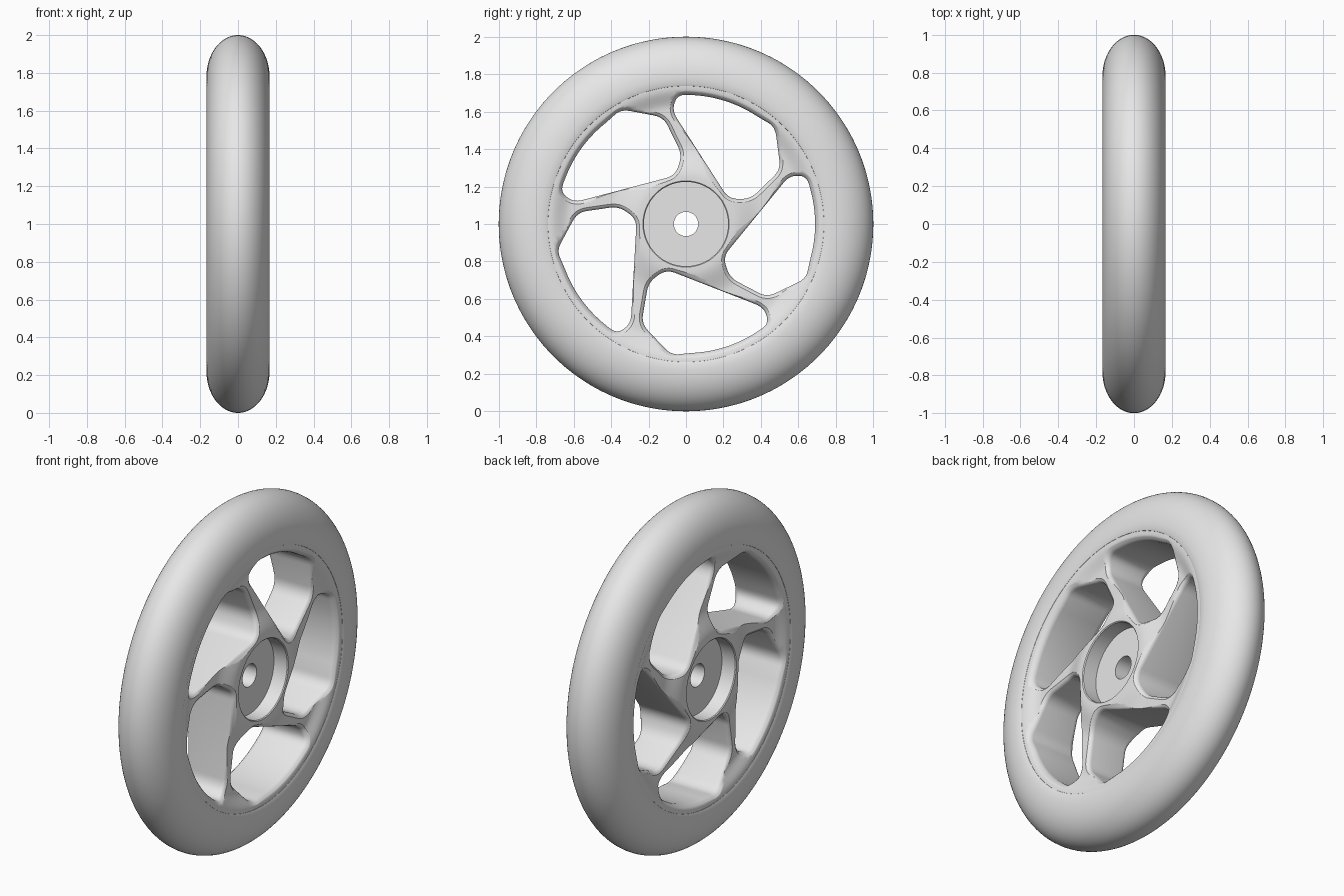
import bpy
import bmesh
from math import cos, sin, pi, radians, hypot
from mathutils import Vector

cube = bpy.data.objects.get("Cube")
if cube:
    bpy.data.objects.remove(cube, do_unlink=True)

SPOKES = 5
SEGMENTS = 144
FILLET = 0.025
CENTRE = Vector((0, 0, 1))

grey = bpy.data.materials.new("plain grey")
grey.use_nodes = True
grey.diffuse_color = (0.8, 0.8, 0.8, 1)
grey.node_tree.nodes["Principled BSDF"].inputs["Base Color"].default_value = grey.diffuse_color


def make_object(name, bm):
    bmesh.ops.recalc_face_normals(bm, faces=bm.faces[:])
    mesh = bpy.data.meshes.new(name)
    bm.to_mesh(mesh)
    bm.free()
    mesh.materials.append(grey)
    obj = bpy.data.objects.new(name, mesh)
    obj.location = CENTRE
    bpy.context.collection.objects.link(obj)
    return obj


def bridge(bm, a, b):
    for i in range(len(a)):
        j = (i + 1) % len(a)
        bm.faces.new((a[i], a[j], b[j], b[i]))


def lathe(name, half):
    """Turn a (radius, x) half profile, mirrored in x, about the x axis."""
    profile = half + [(r, -x) for r, x in reversed(half) if x > 1e-6]
    bm = bmesh.new()
    rings = []
    for k in range(SEGMENTS):
        a = 2 * pi * k / SEGMENTS
        rings.append([bm.verts.new((x, r * sin(a), r * cos(a))) for r, x in profile])
    for k in range(SEGMENTS):
        bridge(bm, rings[k - 1], rings[k])
    return make_object(name, bm)


def smooth(t):
    t = min(max(t, 0), 1)
    return t * t * (3 - 2 * t)


def face_x(r):
    """Half thickness of the spoke disc: dished between hub and rim."""
    return 0.165 - 0.04 * smooth((r - 0.25) / 0.17) + 0.035 * smooth((r - 0.62) / 0.11)


def rounded(corners, d, steps=6):
    """Round each corner of a closed outline with a short curve."""
    out = []
    n = len(corners)
    for i in range(n):
        p, c, q = (Vector(corners[k % n]) for k in (i - 1, i, i + 1))
        a = c + (p - c).normalized() * min(d, 0.45 * (p - c).length)
        b = c + (q - c).normalized() * min(d, 0.45 * (q - c).length)
        for s in range(steps + 1):
            t = s / steps
            out.append(a * (1 - t) ** 2 + c * 2 * t * (1 - t) + b * t * t)
    return out


# Tyre: half-elliptical tread with nearly flat sides
tread = [(0.78 + 0.22 * cos(a), 0.167 * sin(a))
         for a in [pi / 2 * k / 20 for k in range(21)]]
tyre = lathe("tyre", tread + [(0.75, 0.166), (0.737, 0.161), (0.73, 0.15)])

# Wheel disc: hub lip, dished spoke face and rim
disc_half = [(0.225, 0.16), (0.23, 0.165)]
disc_half += [(r, face_x(r)) for r in [0.25 + 0.5 * k / 30 for k in range(31)]]
wheel = lathe("spoked_wheel", disc_half)

# Bearing sunk in the hub, with the axle hole through it
bearing = lathe("hub_bearing", [(0.065, 0.075), (0.226, 0.075)])

# Slanted opening between two spokes, as (y, z) corners
corners = [(-0.075, 0.605), (-0.045, 0.692)]
corners += [(0.69 * sin(a), 0.69 * cos(a)) for a in map(radians, (5, 11, 17, 23, 29, 35))]
corners += [(0.475, 0.52), (0.505, 0.29), (0.345, 0.134), (0.228, 0.134)]
outline = rounded(corners, 0.05)
normals = []
for i in range(len(outline)):
    t = outline[(i + 1) % len(outline)] - outline[i - 1]
    normals.append(Vector((-t.y, t.x)).normalized())

# Cutter sections: straight wall, rounded edge, then clear of the face
sections = [(FILLET * (1 - cos(t)), -FILLET * (1 - sin(t)))
            for t in map(radians, (0, 18, 36, 54, 70))]
sections.append((FILLET * 1.15, 0.01))


def ring(bm, angle, side, offset, lift):
    verts = []
    for p, n in zip(outline, normals):
        y, z = p + n * offset
        x = 0.3 if lift is None else face_x(hypot(y, z)) + lift
        verts.append(bm.verts.new((side * x, y * cos(angle) - z * sin(angle),
                                   y * sin(angle) + z * cos(angle))))
    return verts


bm = bmesh.new()
for k in range(SPOKES):
    angle = 2 * pi * k / SPOKES
    full = sections + [(FILLET * 1.15, None)]
    rings = [ring(bm, angle, -1, *s) for s in reversed(full)]
    rings += [ring(bm, angle, 1, *s) for s in full]
    for a, b in zip(rings, rings[1:]):
        bridge(bm, a, b)
    bm.faces.new(rings[0])
    bm.faces.new(rings[-1])
cutter = make_object("opening_cutter", bm)
cutter.hide_render = True

cut = wheel.modifiers.new("openings", "BOOLEAN")
cut.operation = "DIFFERENCE"
cut.solver = "EXACT"
cut.object = cutter
bpy.context.view_layer.objects.active = wheel
bpy.ops.object.modifier_apply(modifier=cut.name)
bpy.data.objects.remove(cutter, do_unlink=True)

# Smooth shading with crisp edges
bpy.ops.object.select_all(action="DESELECT")
for obj in (tyre, wheel, bearing):
    obj.select_set(True)
bpy.ops.object.shade_smooth_by_angle(angle=radians(35))
